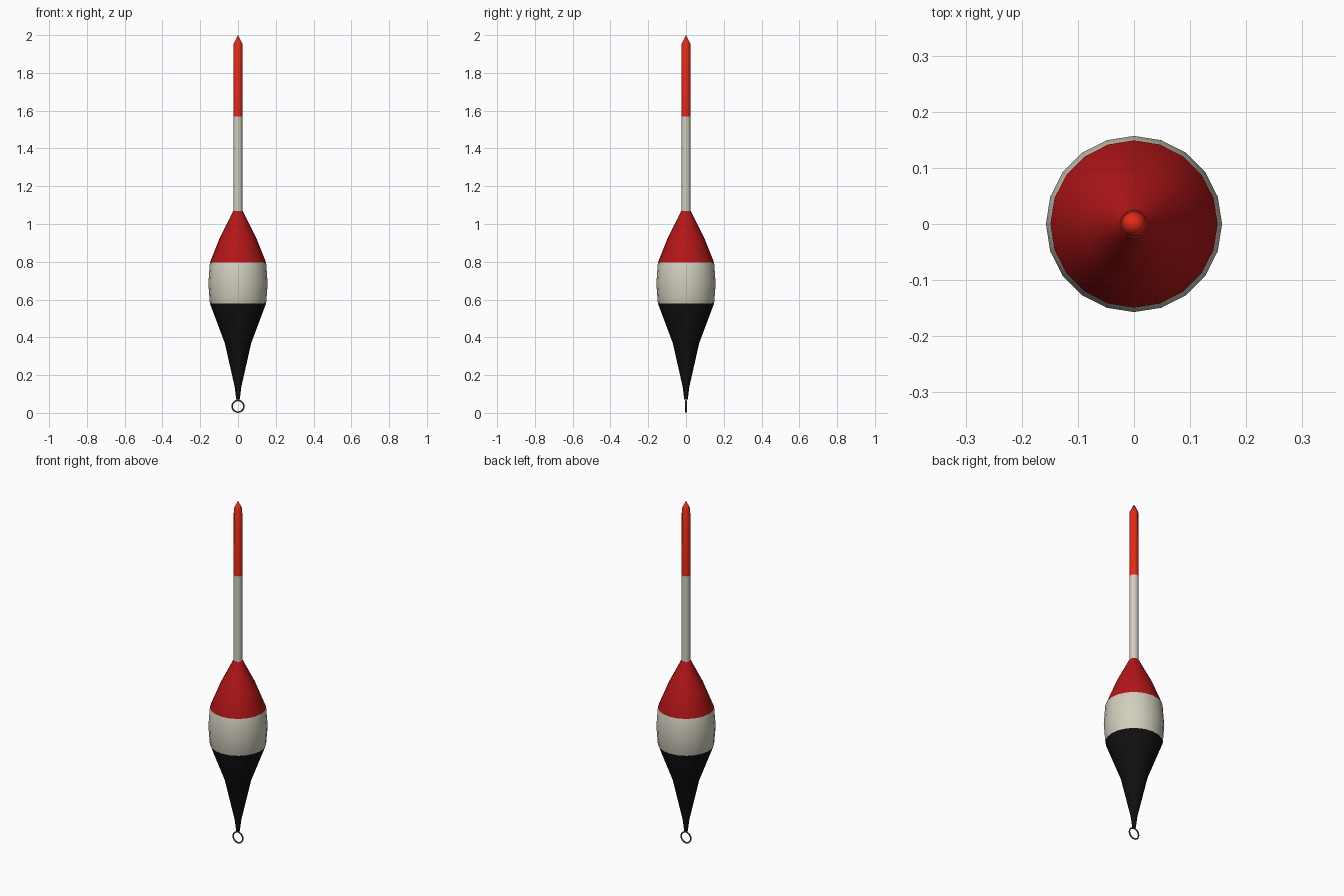
import bpy, bmesh, math

if "Cube" in bpy.data.objects:
    bpy.data.objects.remove(bpy.data.objects["Cube"])


def mat(name, rgb):
    m = bpy.data.materials.new(name)
    m.diffuse_color = (*rgb, 1)
    m.use_nodes = True
    m.node_tree.nodes["Principled BSDF"].inputs["Base Color"].default_value = m.diffuse_color
    return m


body_red = mat("deep red", (0.45, 0.008, 0.009))
tip_red = mat("bright orange red", (0.80, 0.022, 0.008))
cream = mat("off white", (0.64, 0.62, 0.51))
black = mat("black", (0.005, 0.005, 0.005))
wire = mat("dark wire", (0.08, 0.075, 0.07))


def lathe(name, profile, sides, bands):
    """Revolve (radius, z) points; bands = [(material, top z)] from bottom up."""
    bm = bmesh.new()
    rings = []
    for r, z in profile:
        if r == 0:
            rings.append([bm.verts.new((0, 0, z))] * sides)
        else:
            rings.append([bm.verts.new((r * math.cos(2 * math.pi * i / sides),
                                        r * math.sin(2 * math.pi * i / sides), z))
                          for i in range(sides)])
    for lo, hi in zip(rings, rings[1:]):
        for i in range(sides):
            j = (i + 1) % sides
            f = bm.faces.new(list(dict.fromkeys((lo[i], lo[j], hi[j], hi[i]))))
            z = f.calc_center_median().z
            f.material_index = next(k for k, b in enumerate(bands) if z < b[1])
    bmesh.ops.recalc_face_normals(bm, faces=bm.faces)
    me = bpy.data.meshes.new(name)
    bm.to_mesh(me)
    bm.free()
    for m, _ in bands:
        me.materials.append(m)
    ob = bpy.data.objects.new(name, me)
    bpy.context.collection.objects.link(ob)
    smooth(ob)


def smooth(ob):
    bpy.ops.object.select_all(action='DESELECT')
    ob.select_set(True)
    bpy.context.view_layer.objects.active = ob
    bpy.ops.object.shade_smooth_by_angle(angle=math.radians(35))


# float body, painted black / white / red
lathe("float_body",
      [(0, 0.07), (0.009, 0.07), (0.018, 0.14), (0.07, 0.37), (0.149, 0.58),
       (0.157, 0.685), (0.149, 0.795), (0.095, 0.93), (0.025, 1.07), (0, 1.07)],
      20, [(black, 0.58), (cream, 0.795), (body_red, 2)])

# stem and pointed antenna tip
lathe("stem", [(0, 1.04), (0.024, 1.04), (0.024, 1.57), (0, 1.57)], 12, [(cream, 2)])
lathe("antenna_tip", [(0, 1.57), (0.0235, 1.57), (0.0225, 1.955), (0, 2.0)], 12,
      [(tip_red, 3)])

# line ring at the bottom
bpy.ops.mesh.primitive_torus_add(major_radius=0.031, minor_radius=0.004,
                                 major_segments=20, minor_segments=8,
                                 location=(0, 0, 0.035), rotation=(math.pi / 2, 0, 0))
ring = bpy.context.object
ring.name = "line_ring"
ring.data.materials.append(wire)
smooth(ring)
